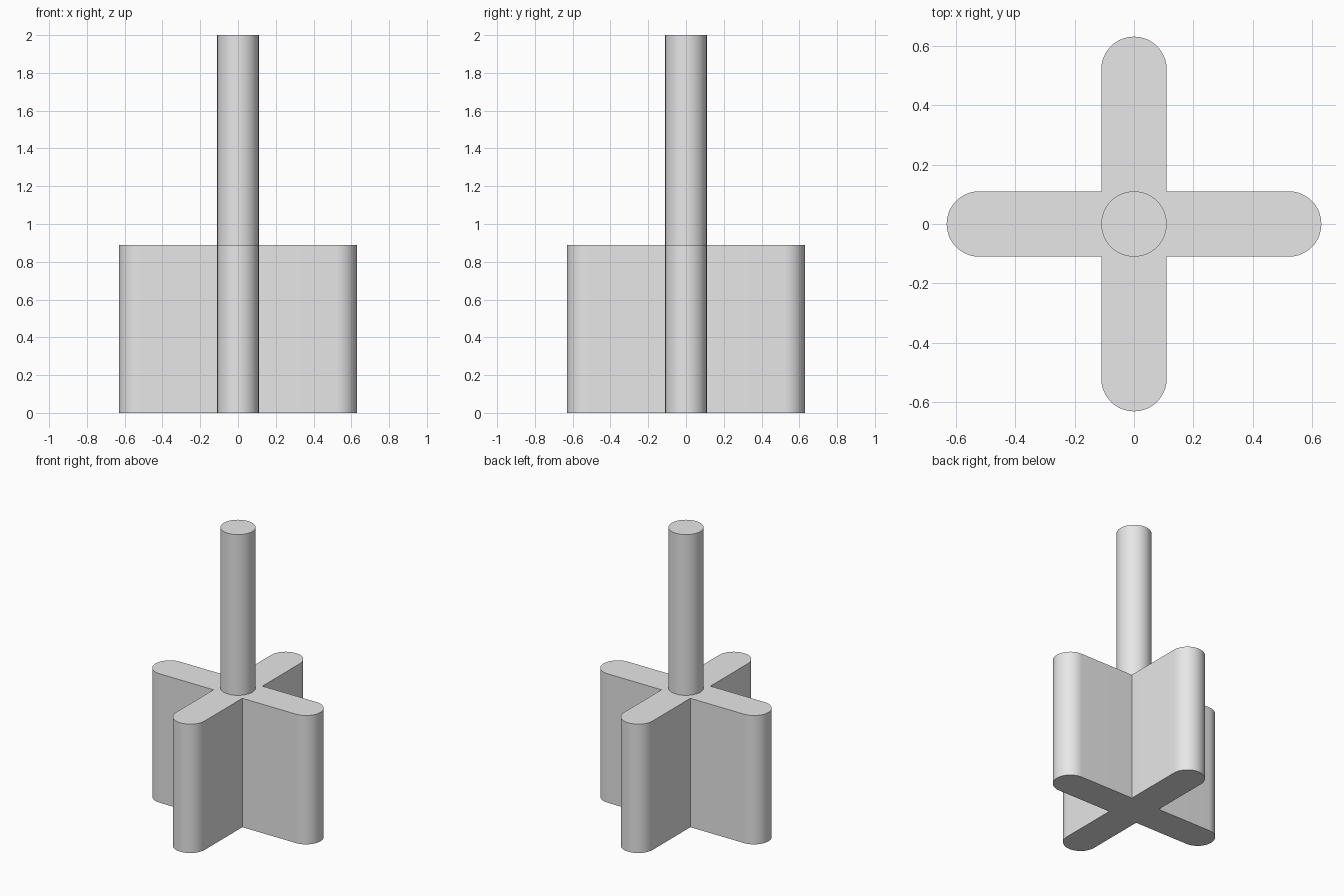
import bpy, bmesh, math

if "Cube" in bpy.data.objects:
    bpy.data.objects.remove(bpy.data.objects["Cube"])

R = 0.11          # shaft radius and half width of each arm
REACH = 0.63      # arm tip distance from the axis
BASE_TOP = 0.89
HEIGHT = 2.0
SEGMENTS = 32     # segments per half circle

grey = bpy.data.materials.new("plain_grey")
grey.diffuse_color = (0.8, 0.8, 0.8, 1.0)
grey.use_nodes = True
grey.node_tree.nodes["Principled BSDF"].inputs["Base Color"].default_value = grey.diffuse_color


def extrude_outline(name, outline, z0, z1):
    """Solid prism from a closed 2D outline, with smooth rounded sides."""
    bm = bmesh.new()
    face = bm.faces.new([bm.verts.new((x, y, z0)) for x, y in outline])
    top = bmesh.ops.extrude_face_region(bm, geom=[face], use_keep_orig=True)
    verts = [v for v in top["geom"] if isinstance(v, bmesh.types.BMVert)]
    bmesh.ops.translate(bm, verts=verts, vec=(0, 0, z1 - z0))
    bmesh.ops.recalc_face_normals(bm, faces=bm.faces)
    mesh = bpy.data.meshes.new(name)
    bm.to_mesh(mesh)
    bm.free()
    mesh.materials.append(grey)
    obj = bpy.data.objects.new(name, mesh)
    bpy.context.collection.objects.link(obj)
    bpy.ops.object.select_all(action='DESELECT')
    obj.select_set(True)
    bpy.context.view_layer.objects.active = obj
    bpy.ops.object.shade_smooth_by_angle(angle=math.radians(30))
    return obj


# Cross base: four arms with round ends, meeting at sharp inner corners
cross = []
for k in range(4):
    c, s = round(math.cos(k * math.pi / 2)), round(math.sin(k * math.pi / 2))
    arm = [(REACH - R + R * math.cos(a), R * math.sin(a))
           for a in (math.pi * (i / SEGMENTS - 0.5) for i in range(SEGMENTS + 1))]
    arm.append((R, R))
    cross += [(x * c - y * s, x * s + y * c) for x, y in arm]
extrude_outline("cross_base", cross, 0.0, BASE_TOP)

# Round shaft standing on the base
circle = [(R * math.cos(math.pi * i / SEGMENTS), R * math.sin(math.pi * i / SEGMENTS))
          for i in range(2 * SEGMENTS)]
extrude_outline("shaft", circle, BASE_TOP, HEIGHT)
